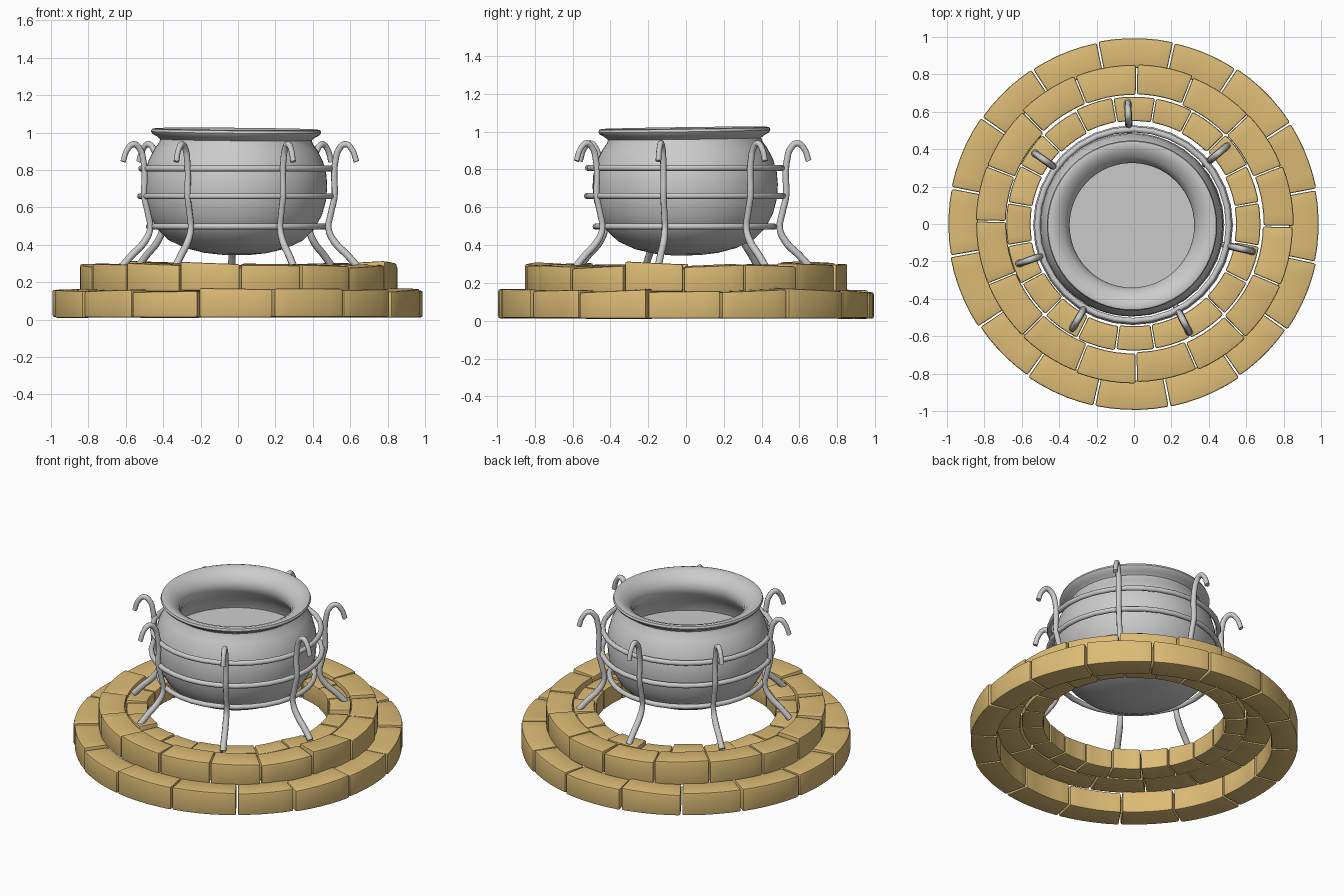
import bpy, bmesh, math, random
from math import radians, sin, cos, pi

if "Cube" in bpy.data.objects:
    bpy.data.objects.remove(bpy.data.objects["Cube"])

random.seed(7)

stone_mat = bpy.data.materials.new("sandstone")
stone_mat.diffuse_color = (0.72, 0.50, 0.18, 1)
stone_mat.use_nodes = True
stone_mat.node_tree.nodes["Principled BSDF"].inputs["Base Color"].default_value = stone_mat.diffuse_color


def smooth(ob, angle=35):
    bpy.ops.object.select_all(action='DESELECT')
    ob.select_set(True)
    bpy.context.view_layer.objects.active = ob
    bpy.ops.object.shade_smooth_by_angle(angle=radians(angle))


def mesh_object(name, bm):
    bmesh.ops.recalc_face_normals(bm, faces=bm.faces)
    me = bpy.data.meshes.new(name)
    bm.to_mesh(me)
    bm.free()
    ob = bpy.data.objects.new(name, me)
    bpy.context.collection.objects.link(ob)
    return ob


def add_stone(bm, a0, a1, r0, r1, z0, z1, steps=5):
    """One curved, slightly tilted block between two angles."""
    lift, slope = random.uniform(-.006, .012), random.uniform(-.008, .008)
    push, lean = random.uniform(-.006, .004), random.uniform(-.008, .008)
    rings = []
    for i in range(steps + 1):
        t = i / steps
        a = a0 + (a1 - a0) * t
        dz = slope * (2 * t - 1)
        ring = []
        for r, z in ((r0, z0), (r1, z0 + lean * .4), (r1, z1 + lift + dz + lean),
                     (r0, z1 + lift + dz)):
            r += push
            ring.append(bm.verts.new((r * cos(a), r * sin(a), z)))
        rings.append(ring)
    for p, q in zip(rings, rings[1:]):
        for k in range(4):
            bm.faces.new((p[k], p[(k + 1) % 4], q[(k + 1) % 4], q[k]))
    bm.faces.new(rings[0])
    bm.faces.new(rings[-1][::-1])


def stone_ring(name, count, start, r0, r1, z0, z1, gap):
    bm = bmesh.new()
    step = 2 * pi / count
    seams = [radians(start) + i * step + random.uniform(-.06, .06) * step
             for i in range(count)]
    seams.append(seams[0] + 2 * pi)
    for a, b in zip(seams, seams[1:]):
        add_stone(bm, a + radians(gap), b - radians(gap), r0, r1, z0, z1)
    bmesh.ops.recalc_face_normals(bm, faces=bm.faces)
    edges = [e for e in bm.edges if e.calc_face_angle(0) > radians(40)]
    bmesh.ops.bevel(bm, geom=edges, offset=.012, segments=2, profile=.6,
                    affect='EDGES', clamp_overlap=True)
    ob = mesh_object(name, bm)
    ob.data.materials.append(stone_mat)
    smooth(ob, 40)


# Three rings of stones
stone_ring("lower_stone_ring", 16, 11.25, .835, .993, .012, .155, .3)
stone_ring("middle_stone_ring", 16, 0, .69, .85, .152, .295, .25)
stone_ring("inner_stone_ring", 20, 9, .55, .68, .15, .28, .3)

# Cauldron: outer wall, flared rim, inner wall and flat inside surface
profile = [(0, .345), (.08, .347), (.17, .357), (.27, .382), (.36, .425),
           (.42, .485), (.462, .56), (.484, .64), (.49, .715), (.485, .78),
           (.466, .85), (.435, .91), (.41, .945), (.405, .962), (.425, .978),
           (.447, .99), (.455, 1.003), (.45, 1.016), (.435, 1.02), (.40, 1.008),
           (.365, .985), (.342, .955), (.333, .92), (.345, .88), (.385, .83),
           (.42, .78), (.435, .73), (0, .725)]
SIDES = 64
bm = bmesh.new()
rows = []
for r, z in profile:
    if r == 0:
        rows.append([bm.verts.new((0, 0, z - .7))])
    else:
        rows.append([bm.verts.new((r * cos(2 * pi * i / SIDES),
                                   r * sin(2 * pi * i / SIDES), z - .7))
                     for i in range(SIDES)])
for p, q in zip(rows, rows[1:]):
    for i in range(SIDES):
        j = (i + 1) % SIDES
        quad = [p[i % len(p)], p[j % len(p)], q[j % len(q)], q[i % len(q)]]
        bm.faces.new(list(dict.fromkeys(quad)))
pot = mesh_object("cauldron", bm)
pot.location = (-.013, -.004, .7)
pot.rotation_euler = (radians(.8), radians(.5), 0)
smooth(pot, 50)

# Three bands around the pot
for name, r, z in (("upper_band", .512, .808), ("middle_band", .518, .66),
                   ("lower_band", .472, .498)):
    bpy.ops.mesh.primitive_torus_add(major_segments=32, minor_segments=10,
                                     major_radius=r, minor_radius=.016,
                                     location=(-.005, -.006, z))
    ob = bpy.context.object
    ob.name = name
    smooth(ob, 60)

# Seven hooked legs, as (radius, height) path turned around the pot
path = [(.655, .285), (.60, .345), (.53, .415), (.497, .485), (.51, .57),
        (.53, .66), (.528, .78), (.535, .85), (.553, .91), (.59, .938),
        (.625, .91), (.65, .845)]
for n, deg in enumerate((93, 40, -13, -63, -120.5, -161, 144.5)):
    cu = bpy.data.curves.new("leg_path", 'CURVE')
    cu.dimensions = '3D'
    cu.bevel_depth = .017
    cu.bevel_resolution = 2
    cu.resolution_u = 5
    cu.use_fill_caps = True
    sp = cu.splines.new('BEZIER')
    sp.bezier_points.add(len(path) - 1)
    a = radians(deg)
    for k, (bp, (r, z)) in enumerate(zip(sp.bezier_points, path)):
        bp.co = (r * cos(a), r * sin(a), z)
        bp.handle_left_type = bp.handle_right_type = 'AUTO'
        bp.radius = 1.15 if k < 3 else 1.0 if k < 10 else .9
    ob = bpy.data.objects.new(f"hooked_leg_{n + 1}", cu)
    bpy.context.collection.objects.link(ob)
    bpy.ops.object.select_all(action='DESELECT')
    ob.select_set(True)
    bpy.context.view_layer.objects.active = ob
    bpy.ops.object.convert(target='MESH')
    smooth(bpy.context.object, 50)
